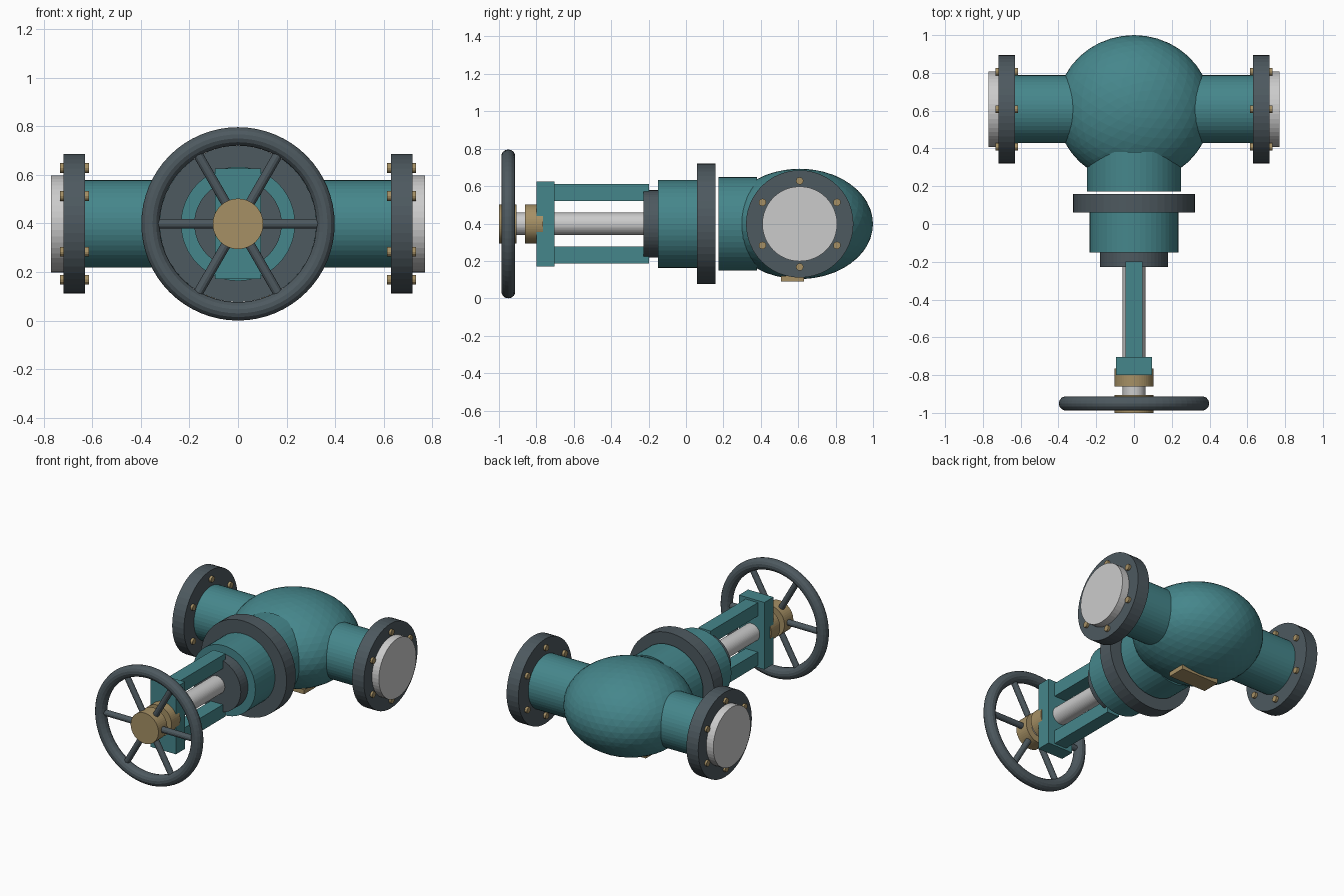
import bpy, math
from mathutils import Vector

if "Cube" in bpy.data.objects:
    bpy.data.objects.remove(bpy.data.objects["Cube"])

CZ, CY = 0.398, 0.608          # stem axis height, pipe axis depth


def material(name, rgb):
    m = bpy.data.materials.new(name)
    m.diffuse_color = (*rgb, 1)
    m.use_nodes = True
    m.node_tree.nodes["Principled BSDF"].inputs["Base Color"].default_value = m.diffuse_color
    return m


TEAL = material("teal_paint", (0.06, 0.24, 0.26))
DARK = material("dark_iron", (0.075, 0.10, 0.115))
BRASS = material("brass", (0.38, 0.28, 0.13))


def finish(name, mat):
    o = bpy.context.object
    o.name = name
    if mat:
        o.data.materials.append(mat)
    return o


def rod(name, p, q, r, mat=None, sides=48):
    """Cylinder between two points."""
    p, q = Vector(p), Vector(q)
    d = q - p
    bpy.ops.mesh.primitive_cylinder_add(
        vertices=sides, radius=r, depth=d.length, location=(p + q) / 2,
        rotation=d.to_track_quat('Z', 'Y').to_euler())
    return finish(name, mat)


def stem_rod(name, y0, y1, r, mat=None):
    return rod(name, (0, y0, CZ), (0, y1, CZ), r, mat)


def box(name, lo, hi, mat):
    lo, hi = Vector(lo), Vector(hi)
    bpy.ops.mesh.primitive_cube_add(size=1, location=(lo + hi) / 2)
    o = finish(name, mat)
    o.scale = hi - lo
    return o


# Bulbous body
bpy.ops.mesh.primitive_ico_sphere_add(subdivisions=4, radius=1, location=(0, CY, CZ))
finish("valve_body", TEAL).scale = (0.41, 0.392, 0.295)

# Pipe ends with flanges, raised faces and bolts
for side, s in (("left", -1), ("right", 1)):
    def pipe_rod(name, x0, x1, r, mat=None, dy=0, dz=0, sides=48):
        rod(f"{side}_{name}", (s * x0, CY + dy, CZ + dz),
            (s * x1, CY + dy, CZ + dz), r, mat, sides)
    pipe_rod("pipe", 0.2, 0.65, 0.18, TEAL)
    pipe_rod("flange", 0.63, 0.718, 0.287, DARK)
    pipe_rod("raised_face", 0.70, 0.77, 0.2)
    for i in range(6):
        a = math.radians(30 + 60 * i)
        pipe_rod(f"flange_bolt_{i}", 0.613, 0.733, 0.02, BRASS,
                 0.23 * math.cos(a), 0.23 * math.sin(a), 12)

# Neck, bonnet and packing collar along the stem axis
stem_rod("body_neck", 0.173, 0.38, 0.25, TEAL)
stem_rod("bonnet_flange", 0.06, 0.158, 0.322, DARK)
stem_rod("bonnet", -0.15, 0.07, 0.235, TEAL)
stem_rod("packing_collar", -0.227, -0.14, 0.18, DARK)

# Stem and brass fittings
stem_rod("stem", -0.95, -0.2, 0.06)
stem_rod("yoke_bushing", -0.86, -0.765, 0.104, BRASS)
stem_rod("handwheel_hub", -1.0, -0.905, 0.104, BRASS)

# Yoke arms and bridge plate
for name, s in (("upper", 1), ("lower", -1)):
    z = sorted((CZ + s * 0.122, CZ + s * 0.213))
    box(f"{name}_yoke_arm", (-0.046, -0.72, z[0]), (0.046, -0.198, z[1]), TEAL)
box("yoke_bridge", (-0.095, -0.8, CZ - 0.227), (0.095, -0.703, CZ + 0.227), TEAL)

# Handwheel rim and six spokes
bpy.ops.mesh.primitive_torus_add(
    major_radius=0.36, minor_radius=0.038, major_segments=64, minor_segments=14,
    location=(0, -0.95, CZ), rotation=(math.pi / 2, 0, 0))
finish("handwheel_rim", DARK)
for i in range(6):
    a = math.radians(60 * i)
    c, s = math.cos(a), math.sin(a)
    rod(f"handwheel_spoke_{i}", (0.05 * c, -0.95, CZ + 0.05 * s),
        (0.35 * c, -0.95, CZ + 0.35 * s), 0.02, DARK, 12)

# Small plate under the body
box("under_plate", (-0.14, 0.508, 0.09), (0.14, 0.63, 0.12), BRASS)
